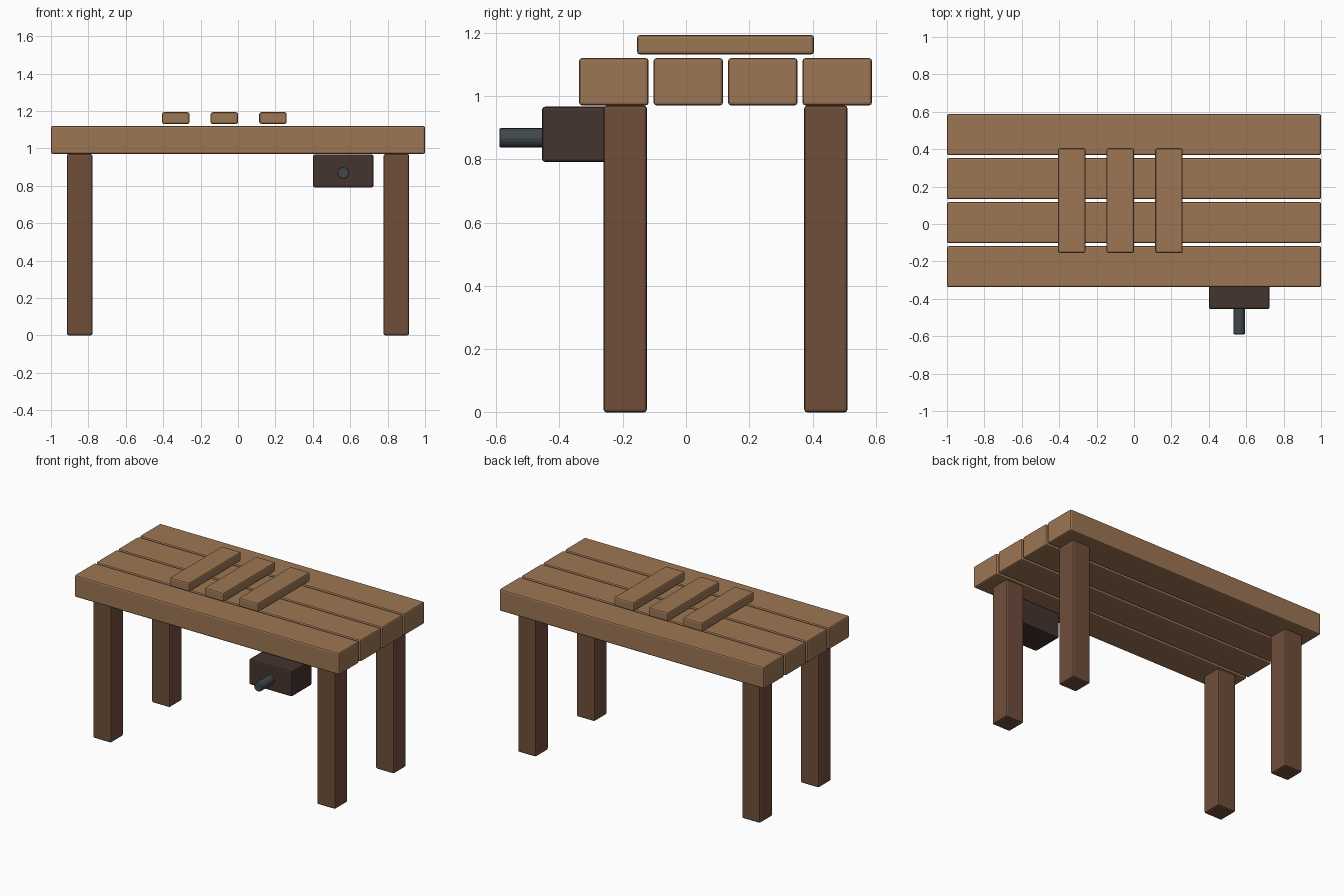
import bpy
import bmesh
import math
from mathutils import Matrix, Vector

if "Cube" in bpy.data.objects:
    bpy.data.objects.remove(bpy.data.objects["Cube"], do_unlink=True)


def material(name, rgb):
    mat = bpy.data.materials.new(name)
    mat.use_nodes = True
    mat.diffuse_color = (*rgb, 1)
    mat.node_tree.nodes["Principled BSDF"].inputs["Base Color"].default_value = (*rgb, 1)
    return mat


light_wood = material("light wood", (0.34, 0.18, 0.088))
leg_wood = material("reddish leg wood", (0.16, 0.077, 0.044))
dark_wood = material("dark wood", (0.06, 0.034, 0.027))
steel = material("dark steel", (0.052, 0.066, 0.068))


def finish(name, bm, mat, bevel):
    """Turn a bmesh into an object with softly rounded edges."""
    mesh = bpy.data.meshes.new(name)
    bm.to_mesh(mesh)
    bm.free()
    mesh.materials.append(mat)
    obj = bpy.data.objects.new(name, mesh)
    bpy.context.collection.objects.link(obj)
    mod = obj.modifiers.new("Rounded edges", "BEVEL")
    mod.width = bevel
    mod.segments = 2
    mod.limit_method = "ANGLE"
    mod.angle_limit = math.radians(40)
    return obj


def box(name, centre, size, mat, bevel=0.01):
    bm = bmesh.new()
    bmesh.ops.create_cube(bm, size=1)
    bmesh.ops.scale(bm, vec=Vector(size), verts=bm.verts)
    bmesh.ops.translate(bm, vec=Vector(centre), verts=bm.verts)
    return finish(name, bm, mat, bevel)


# Table top: four long planks with narrow gaps
for i in range(4):
    box(f"top_plank_{i + 1}", (0, -0.228 + i * 0.2353, 1.045), (2, 0.22, 0.15), light_wood)

# Four square legs
for depth, y in (("front", -0.192), ("back", 0.442)):
    for side, sign in (("left", 1), ("right", -1)):
        box(f"{depth}_{side}_leg", (sign * 0.847, y, 0.485), (0.137, 0.137, 0.97), leg_wood)

# Three loose slats lying across the top
for i in range(3):
    box(f"slat_{i + 1}", (-0.333 + i * 0.26, 0.125, 1.162), (0.147, 0.56, 0.062), light_wood)

# Vise block under the front edge
box("vise_block", (0.563, -0.345, 0.879), (0.324, 0.22, 0.175), dark_wood)

# Vise screw pointing forward
bm = bmesh.new()
bmesh.ops.create_cone(bm, cap_ends=True, segments=16, radius1=0.031, radius2=0.031, depth=0.18,
                      matrix=Matrix.Translation((0.563, -0.5, 0.868)) @ Matrix.Rotation(math.pi / 2, 4, "X"))
finish("vise_screw", bm, steel, 0.006)
